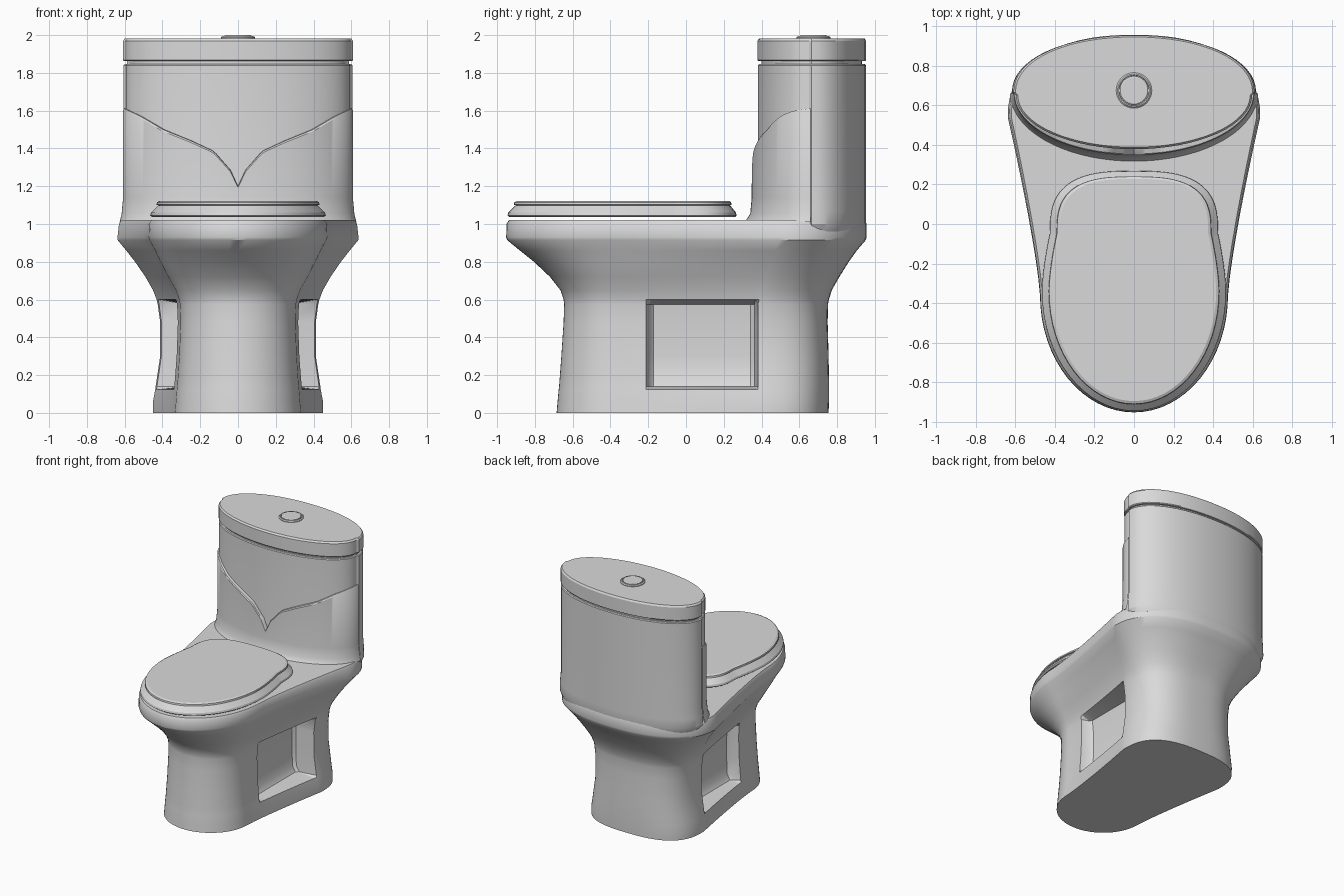
import bpy, bmesh, math

if "Cube" in bpy.data.objects:
    bpy.data.objects.remove(bpy.data.objects["Cube"])

ceramic = bpy.data.materials.new("light grey ceramic")
ceramic.diffuse_color = (0.7, 0.7, 0.7, 1)
ceramic.use_nodes = True
ceramic.node_tree.nodes["Principled BSDF"].inputs["Base Color"].default_value = ceramic.diffuse_color


def finish(name, bm, angle=32):
    bmesh.ops.recalc_face_normals(bm, faces=bm.faces)
    me = bpy.data.meshes.new(name)
    bm.to_mesh(me)
    bm.free()
    ob = bpy.data.objects.new(name, me)
    bpy.context.collection.objects.link(ob)
    me.materials.append(ceramic)
    bpy.ops.object.select_all(action='DESELECT')
    ob.select_set(True)
    bpy.context.view_layer.objects.active = ob
    bpy.ops.object.shade_smooth_by_angle(angle=math.radians(angle))
    return ob


SIDE = (.1, .19, .215, .24, .3, .45, .6, .75, .85, .90, .925, .95)


def outline(yf, ycf, wf, ycb, wb, yb, n=2.0, p=1.0, recess=None):
    """Egg-shaped plan: front arc, tapering side, squarish back arc, mirrored."""
    half = []
    for i in range(17):
        a = math.pi / 2 * i / 16
        half.append((wf * math.sin(a), ycf + (yf - ycf) * math.cos(a)))
    for t in SIDE:
        x = wf + (wb - wf) * t ** p
        if recess and .2 < t < .93:
            x = recess + (.02 if t < .22 or t > .91 else 0)
        half.append((x, ycf + (ycb - ycf) * t))
    for i in range(17):
        a = math.pi / 2 * i / 16
        half.append((wb * max(0, math.cos(a)) ** (2 / n),
                     ycb + (yb - ycb) * math.sin(a) ** (2 / n)))
    half[0], half[-1] = (0, yf), (0, yb)
    return half + [(-x, y) for x, y in half[-2:0:-1]]


def loft(name, rings, angle=32):
    """rings: list of (z, outline points), closed by flat caps."""
    bm = bmesh.new()
    rows = [[bm.verts.new((x, y, z)) for x, y in pts] for z, pts in rings]
    n = len(rows[0])
    for a, b in zip(rows, rows[1:]):
        for i in range(n):
            j = (i + 1) % n
            bm.faces.new((a[i], a[j], b[j], b[i]))
    bm.faces.new(rows[0])
    bm.faces.new(rows[-1])
    return finish(name, bm, angle)


# Pedestal, bowl and rim: z, front y, front width, back width, back y, recess depth
body_rows = [
    (0.00, -.685, .335, .450, .755, None), (0.06, -.680, .330, .450, .757, None),
    (0.125, -.674, .325, .438, .757, None), (0.14, -.672, .323, .436, .757, .27),
    (0.18, -.669, .320, .430, .757, .245), (0.30, -.660, .312, .412, .755, .24),
    (0.48, -.648, .305, .412, .750, .24), (0.575, -.645, .308, .425, .752, .25),
    (0.60, -.648, .313, .431, .757, None), (0.65, -.665, .330, .450, .772, None),
    (0.72, -.720, .370, .490, .812, None), (0.80, -.805, .412, .545, .862, None),
    (0.86, -.880, .440, .592, .905, None), (0.915, -.947, .470, .637, .952, None),
    (0.93, -.952, .475, .638, .956, None), (1.00, -.950, .473, .630, .956, None),
    (1.02, -.938, .462, .620, .948, None)]
rings = []
for z, yf, wf, wb, yb, rec in body_rows:
    k = min(1, max(0, (z - .58) / .34))
    rings.append((z, outline(yf, -.36, wf, .42 + .12 * k, wb, yb,
                             2.7 - .4 * k, 1.25, rec)))
loft("pedestal_and_bowl", rings)


# Tank with slightly recessed upper front
def tank_plan(d=0.0):
    return outline(.38 - d, .65, .595 + d, .665, .607 + d, .953 + min(d, 0), 2.1)


loft("tank", [(.96, tank_plan(-.01)), (1.0, tank_plan(.010)), (1.07, tank_plan(.008)),
              (1.15, tank_plan()), (1.84, tank_plan()), (1.846, tank_plan(-.006))], 25)
loft("tank_neck", [(1.84, tank_plan(-.02)), (1.87, tank_plan(-.02))])
loft("tank_lid", [(1.862, tank_plan(-.004)), (1.868, tank_plan(.002)),
                  (1.97, tank_plan(.002)), (1.983, tank_plan(-.008))], 25)

# Raised lower front panel with a V-shaped top edge
V = [(0, 1.20), (.04, 1.285), (.13, 1.385), (.25, 1.44), (.40, 1.50), (.52, 1.57), (.61, 1.612)]


def v_height(x):
    x = min(abs(x), .6099)
    for (x0, z0), (x1, z1) in zip(V, V[1:]):
        if x <= x1:
            return z0 + (z1 - z0) * (x - x0) / (x1 - x0)


bm = bmesh.new()
cols = []
for i in range(97):
    a = math.pi * (i / 96 - .5)
    sx, cy = math.sin(a), math.cos(a)
    top = v_height(.608 * sx)
    col = []
    for rx, ry, z in ((.627, .35, 1.01), (.622, .335, 1.03), (.616, .32, 1.055),
                      (.608, .312, 1.14), (.608, .312, top - .008),
                      (.604, .306, top), (.575, .25, top)):
        col.append(bm.verts.new((rx * sx, .66 - ry * cy, z)))
    cols.append(col)
for a, b in zip(cols, cols[1:]):
    for j in range(len(a) - 1):
        bm.faces.new((a[j], b[j], b[j + 1], a[j + 1]))
finish("tank_front_panel", bm)


# Seat and seat cover
def seat_plan(d):
    return outline(-.945 + d, -.34, .465 - d, -.05, .425 - d, .268 - d * .8, 2.9, 1.6)


loft("seat", [(1.036, seat_plan(.012)), (1.045, seat_plan(0)),
              (1.06, seat_plan(.004)), (1.098, seat_plan(.042)), (1.10, seat_plan(.05))], 25)
loft("seat_cover", [(1.095, seat_plan(.06)), (1.102, seat_plan(.034)),
                    (1.115, seat_plan(.036)), (1.122, seat_plan(.05))], 25)


# Flush button: ring and cap
def disc(r):
    return [(r * math.cos(t * math.pi / 24), .675 + r * math.sin(t * math.pi / 24))
            for t in range(48)]


loft("button_ring", [(1.975, disc(.09)), (1.988, disc(.09)), (1.994, disc(.083)),
                     (1.994, disc(.077)), (1.986, disc(.075))])
loft("button_cap", [(1.98, disc(.072)), (1.996, disc(.072)), (2.0, disc(.066))], 25)
